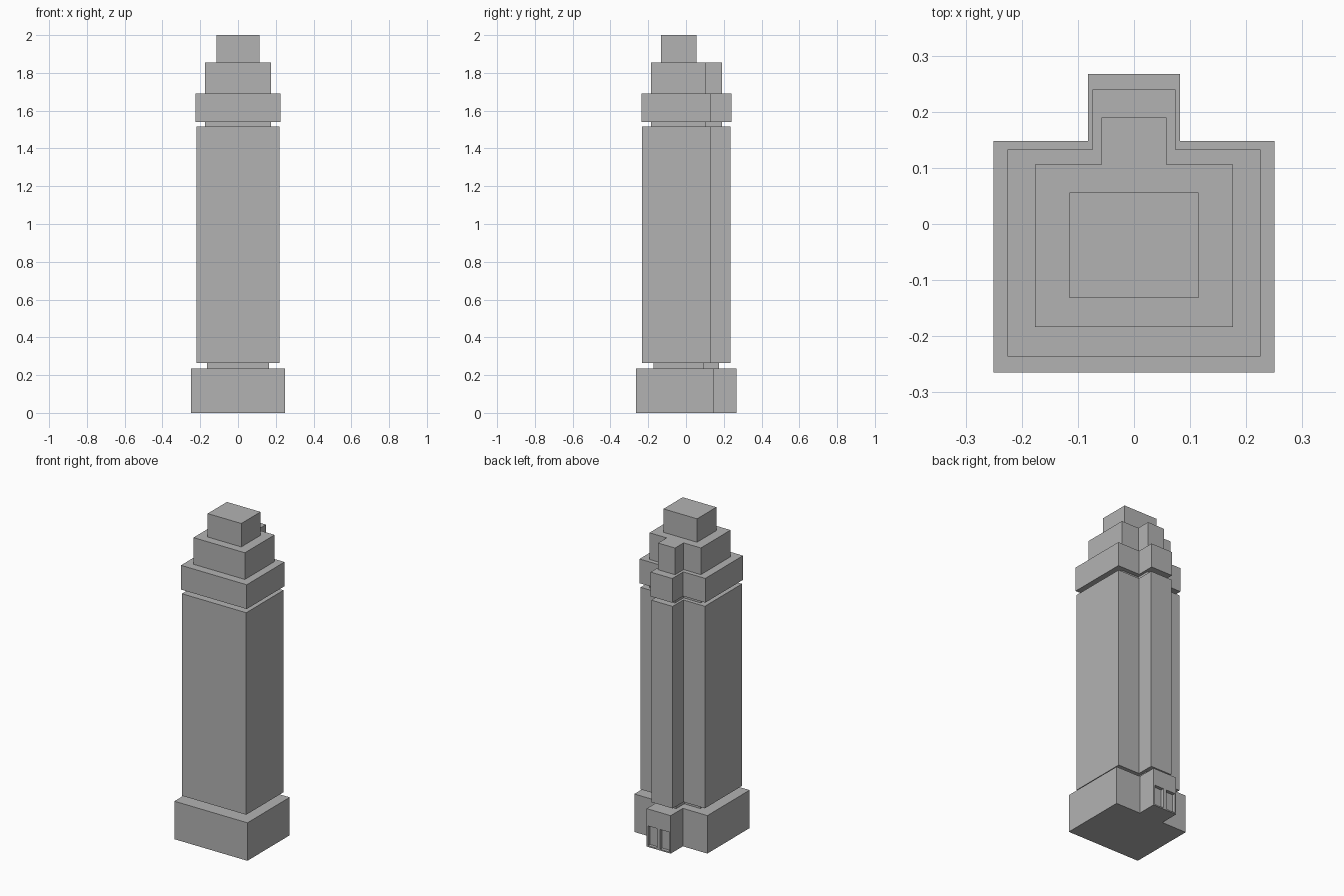
import bpy
import bmesh

cube = bpy.data.objects.get("Cube")
if cube:
    bpy.data.objects.remove(cube, do_unlink=True)

stone = bpy.data.materials.new("grey_stone")
stone.use_nodes = True
colour = (0.45, 0.45, 0.45, 1)
stone.diffuse_color = colour
stone.node_tree.nodes["Principled BSDF"].inputs["Base Color"].default_value = colour


def prism(name, outline, z0, z1):
    """Extrude a counter-clockwise outline from z0 to z1."""
    bm = bmesh.new()
    base = bm.faces.new([bm.verts.new((x, y, z0)) for x, y in outline])
    top = bmesh.ops.extrude_face_region(bm, geom=[base])["geom"]
    for v in top:
        if isinstance(v, bmesh.types.BMVert):
            v.co.z = z1
    bmesh.ops.recalc_face_normals(bm, faces=bm.faces)
    mesh = bpy.data.meshes.new(name)
    bm.to_mesh(mesh)
    bm.free()
    mesh.materials.append(stone)
    obj = bpy.data.objects.new(name, mesh)
    bpy.context.collection.objects.link(obj)
    return obj


def box_outline(x0, x1, y0, y1):
    return [(x0, y0), (x1, y0), (x1, y1), (x0, y1)]


def tee_outline(half, front, back, tab_half, tab_back):
    """Rectangle with a narrower bay standing out at the back."""
    right = [(half, front), (half, back), (tab_half, back), (tab_half, tab_back)]
    return right + [(-x, y) for x, y in reversed(right)]


# Stacked storeys: half width, front, back, bay half width, bay back, bottom, top
storeys = {
    "base": (0.25, -0.265, 0.148, 0.082, 0.267, 0, 0.235),
    "lower_neck": (0.164, -0.172, 0.094, 0.054, 0.174, 0.235, 0.265),
    "shaft": (0.22, -0.234, 0.13, 0.073, 0.235, 0.265, 1.515),
    "upper_neck": (0.176, -0.184, 0.106, 0.058, 0.19, 1.515, 1.54),
    "cornice_block": (0.225, -0.236, 0.133, 0.074, 0.24, 1.54, 1.69),
    "upper_tier": (0.176, -0.184, 0.106, 0.058, 0.19, 1.69, 1.855),
}
parts = {n: prism(n, tee_outline(*s[:5]), *s[5:]) for n, s in storeys.items()}

# Plain block on the summit
prism("top_block", box_outline(-0.115, 0.115, -0.132, 0.056), 1.855, 2.0)

# Pair of recessed doorways in the back of the base
base = parts["base"]
for side in (-1, 1):
    x0, x1 = sorted((side * 0.01, side * 0.073))
    cutter = prism("doorway_cutter", box_outline(x0, x1, 0.247, 0.3), 0.008, 0.13)
    cutter.hide_render = True
    mod = base.modifiers.new("doorway", "BOOLEAN")
    mod.operation = "DIFFERENCE"
    mod.solver = "EXACT"
    mod.object = cutter
    bpy.context.view_layer.objects.active = base
    bpy.ops.object.modifier_apply(modifier=mod.name)
    bpy.data.objects.remove(cutter, do_unlink=True)
